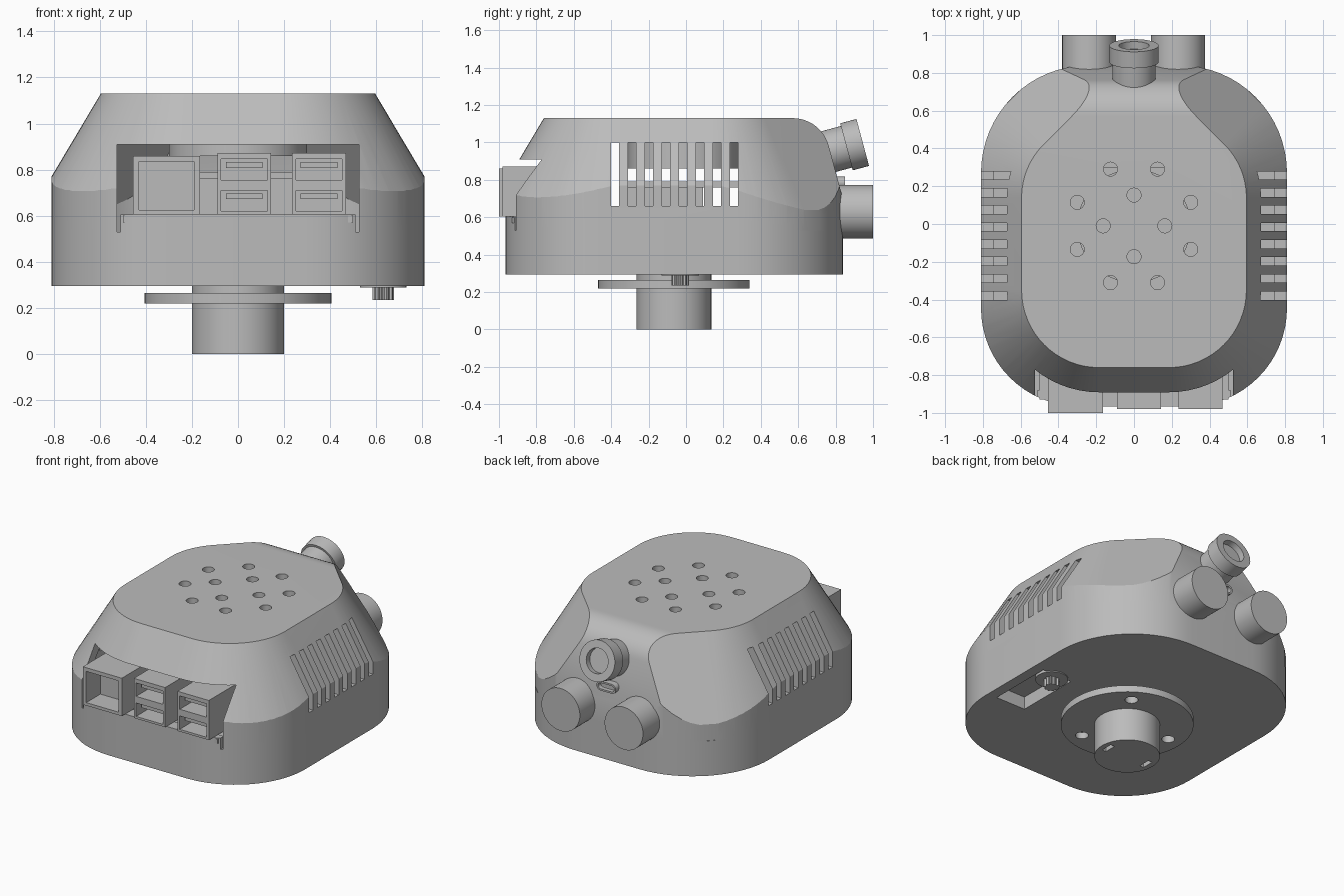
import bpy, bmesh, math
from mathutils import Matrix, Vector

if "Cube" in bpy.data.objects:
    bpy.data.objects.remove(bpy.data.objects["Cube"], do_unlink=True)

grey = bpy.data.materials.new("light_grey_plastic")
grey.use_nodes = True
grey.diffuse_color = (0.5, 0.5, 0.5, 1)
grey.node_tree.nodes["Principled BSDF"].inputs["Base Color"].default_value = (0.5, 0.5, 0.5, 1)


# ---------- helpers ----------
def finish(name, bm):
    bmesh.ops.recalc_face_normals(bm, faces=bm.faces)
    me = bpy.data.meshes.new(name)
    bm.to_mesh(me)
    bm.free()
    me.materials.append(grey)
    ob = bpy.data.objects.new(name, me)
    bpy.context.collection.objects.link(ob)
    return ob


def add_box(bm, x, y, z):
    size = Matrix.Diagonal((x[1] - x[0], y[1] - y[0], z[1] - z[0], 1))
    mid = Matrix.Translation((sum(x) / 2, sum(y) / 2, sum(z) / 2))
    bmesh.ops.create_cube(bm, size=1, matrix=mid @ size)


def add_cyl(bm, start, end, r, sides=48):
    a, b = Vector(start), Vector(end)
    turn = (b - a).to_track_quat('Z', 'Y').to_matrix().to_4x4()
    bmesh.ops.create_cone(bm, cap_ends=True, segments=sides, radius1=r, radius2=r,
                          depth=(b - a).length, matrix=Matrix.Translation((a + b) / 2) @ turn)


def box(name, x, y, z):
    bm = bmesh.new()
    add_box(bm, x, y, z)
    return finish(name, bm)


def cyl(name, start, end, r, sides=48):
    bm = bmesh.new()
    add_cyl(bm, start, end, r, sides)
    return finish(name, bm)


def loft(name, rings):
    """Closed solid through rings that all have the same number of points."""
    bm = bmesh.new()
    loops = [[bm.verts.new(p) for p in ring] for ring in rings]
    n = len(loops[0])
    for lo, hi in zip(loops, loops[1:]):
        for i in range(n):
            bm.faces.new((lo[i], lo[(i + 1) % n], hi[(i + 1) % n], hi[i]))
    bm.faces.new(loops[0][::-1])
    bm.faces.new(loops[-1])
    return finish(name, bm)


def boolean(ob, tool, op):
    mod = ob.modifiers.new("cut", 'BOOLEAN')
    mod.operation, mod.solver, mod.object = op, 'EXACT', tool
    bpy.context.view_layer.objects.active = ob
    bpy.ops.object.modifier_apply(modifier=mod.name)
    bpy.data.objects.remove(tool, do_unlink=True)
    return ob


# ---------- case outlines: corner arcs (cx, cy, r, from, to), mirrored in x ----------
WALL = [(0.29, -0.445, 0.52, -90, 0), (0.24, 0.27, 0.57, 0, 90)]
CROWN = [(0.185, -0.35, 0.41, -90, 0), (0.195, 0.139, 0.4, 0, 45), (0, 0.759, 0.1, 45, 89)]
SLOPE = 0.595
TOP = 1.13


def outline(corners, z, grow=0.0, steps=16):
    half = []
    for cx, cy, r, a0, a1 in corners:
        for i in range(steps + 1):
            a = math.radians(a0 + (a1 - a0) * i / steps)
            half.append((cx + (r + grow) * math.cos(a), cy + (r + grow) * math.sin(a), z))
    return half + [(-x, y, h) for x, y, h in reversed(half)]


def wall_prism(name, z0, z1, inset=0.0):
    return loft(name, [outline(WALL, z, -inset) for z in (z0, z1)])


def lid_solid(name, inset, bottom):
    """Vertical wall, sloped crown and rounded, tilted back panel combined."""
    top = TOP - inset
    body = wall_prism(name, bottom, top + 0.1, inset)
    skirt = 0.64
    grow = (TOP - skirt) * SLOPE - inset
    crown = loft("crown", [outline(CROWN, bottom - 0.1, grow), outline(CROWN, skirt, grow),
                           outline(CROWN, top, (TOP - top) * SLOPE - inset)])
    boolean(body, crown, 'INTERSECT')
    prof = [(-1.2, TOP - inset)]
    r = 0.2 - inset
    for i in range(13):
        a = math.radians(90 - 75 * i / 12)
        prof.append((0.57 + r * math.cos(a), 0.93 + r * math.sin(a)))
    y, z = prof[-1]
    tilt = math.radians(15)
    prof += [(y + 0.65 * math.sin(tilt), z - 0.65 * math.cos(tilt)), (-1.2, 0.3)]
    panel = loft("panel", [[(x, y, z) for y, z in prof] for x in (-1.2, 1.2)])
    return boolean(body, panel, 'INTERSECT')


# ---------- lid: hollow shell with side vents, top holes and port opening ----------
lid = lid_solid("lid", 0.0, 0.53)
boolean(lid, lid_solid("hollow", 0.065, 0.45), 'DIFFERENCE')
bm = bmesh.new()
for i in range(8):
    y = -0.38 + 0.091 * i
    add_box(bm, (-1, 1), (y - 0.022, y + 0.022), (0.66, 1.0))
for count, radius, first in ((4, 0.163, 0), (8, 0.325, 22.5)):
    for i in range(count):
        a = math.radians(first + 360 * i / count)
        x, y = radius * math.cos(a), -0.01 + radius * math.sin(a)
        add_cyl(bm, (x, y, 1.02), (x, y, 1.2), 0.037, 24)
add_box(bm, (-0.525, 0.525), (-1.2, -0.6), (0.5, 0.91))
boolean(lid, finish("lid_cutter", bm), 'DIFFERENCE')

# ---------- base tray with underside pocket, and the sill below the ports ----------
base = wall_prism("base", 0.295, 0.53)
boolean(base, box("pocket", (0.52, 0.74), (-0.42, 0.02), (0.2, 0.38)), 'DIFFERENCE')
sill = wall_prism("port_sill", 0.53, 0.605)
boolean(sill, box("sill_area", (-0.51, 0.51), (-1.2, -0.88), (0.4, 0.8)), 'INTERSECT')

# ---------- underside: stem, flange and knob ----------
CY = -0.065
stem = cyl("stem", (0, CY, 0), (0, CY, 0.3), 0.2, 64)
bm = bmesh.new()
for s in (-1, 1):
    add_box(bm, (s * 0.15 - 0.015, s * 0.15 + 0.015), (CY - 0.04, CY + 0.04), (-0.1, 0.03))
boolean(stem, finish("stem_slots", bm), 'DIFFERENCE')
flange = cyl("flange", (0, CY, 0.22), (0, CY, 0.265), 0.405, 64)
bm = bmesh.new()
for i in range(3):
    a = math.radians(55 + 120 * i)
    x, y = 0.305 * math.cos(a), CY + 0.305 * math.sin(a)
    add_cyl(bm, (x, y, 0.1), (x, y, 0.4), 0.04, 24)
boolean(flange, finish("flange_holes", bm), 'DIFFERENCE')

KX, KY = 0.63, -0.03
cyl("knob_collar", (KX, KY, 0.288), (KX, KY, 0.39), 0.1)
teeth = []
for i in range(40):
    r = 0.047 if i % 4 < 2 else 0.039
    a = math.tau * i / 40
    teeth.append((KX + r * math.cos(a), KY + r * math.sin(a)))
loft("knob", [[(x, y, z) for x, y in teeth] for z in (0.235, 0.35)])

# ---------- ports in the front opening ----------
network = box("network_port", (-0.455, -0.165), (-1.0, -0.6), (0.605, 0.86))
boolean(network, box("socket", (-0.43, -0.19), (-1.1, -0.85), (0.625, 0.835)), 'DIFFERENCE')
for side, x in (("right", 0.027), ("left", 0.352)):
    port = box(side + "_double_port", (x - 0.117, x + 0.117), (-0.98, -0.6), (0.605, 0.872))
    bm = bmesh.new()
    for z in (0.665, 0.8):
        add_box(bm, (x - 0.1, x + 0.1), (-1.1, -0.8), (z - 0.045, z + 0.045))
    boolean(port, finish("sockets", bm), 'DIFFERENCE')
    for level, z in (("lower", 0.685), ("upper", 0.82)):
        box(f"{side}_{level}_tongue", (x - 0.08, x + 0.08), (-0.95, -0.79), (z - 0.012, z + 0.012))

# ---------- electronics inside ----------
box("circuit_board", (-0.5, 0.5), (-0.93, 0.6), (0.57, 0.6))
box("chip_stack", (-0.35, 0.35), (-0.31, 0.09), (0.6, 0.78))
box("upper_board", (-0.45, 0.45), (-0.35, 0.3), (0.76, 0.79))
cyl("fan", (0, -0.01, 0.86), (0, -0.01, 1.068), 0.3, 64)

# ---------- back fittings: two round plugs, tilted cable gland, small slot ----------
for side, x in (("right", -0.237), ("left", 0.233)):
    cyl(side + "_plug", (x, 0.7, 0.63), (x, 1.0, 0.63), 0.143, 64)

axis = Vector((0, math.cos(math.radians(15)), math.sin(math.radians(15))))
tip = Vector((0, 0.945, 1.0))
cyl("gland_neck", tip - axis * 0.26, tip - axis * 0.06, 0.115)
cap = cyl("gland_cap", tip - axis * 0.09, tip, 0.13)
boolean(cap, cyl("bore", tip - axis * 0.04, tip + axis * 0.1, 0.08), 'DIFFERENCE')


def rounded_slot(name, half, r, y0, y1, z):
    ring = []
    for i in range(24):
        a = math.tau * (i + 0.5) / 24
        ring.append((math.copysign(half, math.cos(a)) + r * math.cos(a), z + r * math.sin(a)))
    return loft(name, [[(x, y, h) for x, h in ring] for y in (y0, y1)])


slot = rounded_slot("back_slot_rim", 0.04, 0.032, 0.78, 0.85, 0.785)
boolean(slot, rounded_slot("slot_hole", 0.04, 0.02, 0.82, 0.9, 0.785), 'DIFFERENCE')

# ---------- smooth curved walls, keep edges sharp ----------
bpy.ops.object.select_all(action='DESELECT')
for ob in bpy.context.collection.objects:
    if ob.type == 'MESH' and grey.name in ob.data.materials:
        ob.select_set(True)
        bpy.context.view_layer.objects.active = ob
bpy.ops.object.shade_smooth_by_angle(angle=math.radians(25))
